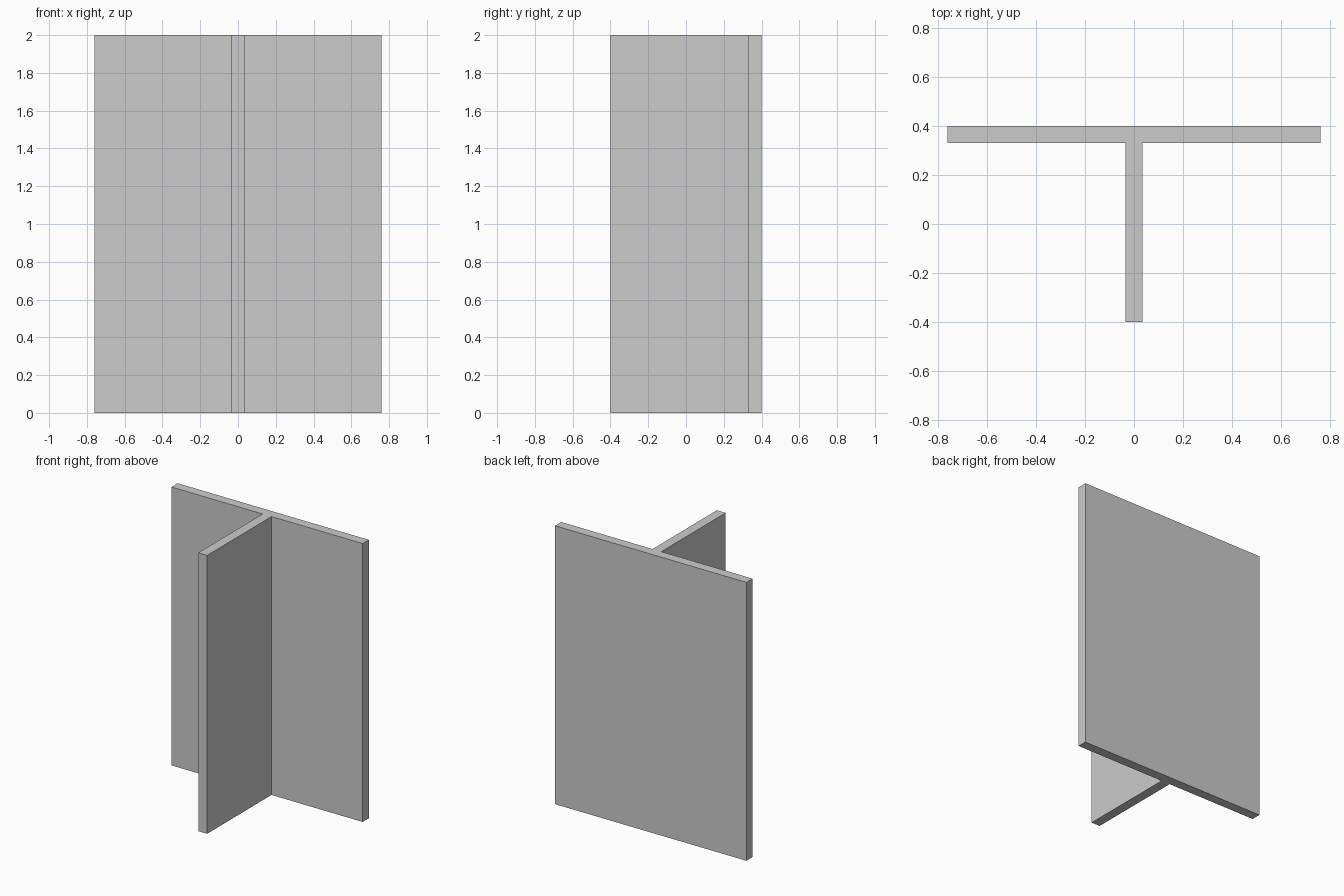
import bpy
import bmesh

if "Cube" in bpy.data.objects:
    bpy.data.objects.remove(bpy.data.objects["Cube"])

HEIGHT = 2.0
HALF_WIDTH = 0.76      # half of the flange width
HALF_DEPTH = 0.40      # half of the overall depth
THICK = 0.07           # plate thickness

# Right half of the T-shaped cross-section, mirrored to the left
inner_y = HALF_DEPTH - THICK
half = [(THICK / 2, -HALF_DEPTH), (THICK / 2, inner_y),
        (HALF_WIDTH, inner_y), (HALF_WIDTH, HALF_DEPTH)]
profile = half + [(-x, y) for x, y in reversed(half)]

# Extrude the section upwards into a solid beam
bm = bmesh.new()
base = bm.faces.new([bm.verts.new((x, y, 0)) for x, y in profile])
result = bmesh.ops.extrude_face_region(bm, geom=[base], use_keep_orig=True)
top = [v for v in result["geom"] if isinstance(v, bmesh.types.BMVert)]
bmesh.ops.translate(bm, verts=top, vec=(0, 0, HEIGHT))
bmesh.ops.recalc_face_normals(bm, faces=bm.faces)

mesh = bpy.data.meshes.new("t_beam")
bm.to_mesh(mesh)
bm.free()
bpy.context.collection.objects.link(bpy.data.objects.new("t_beam", mesh))
